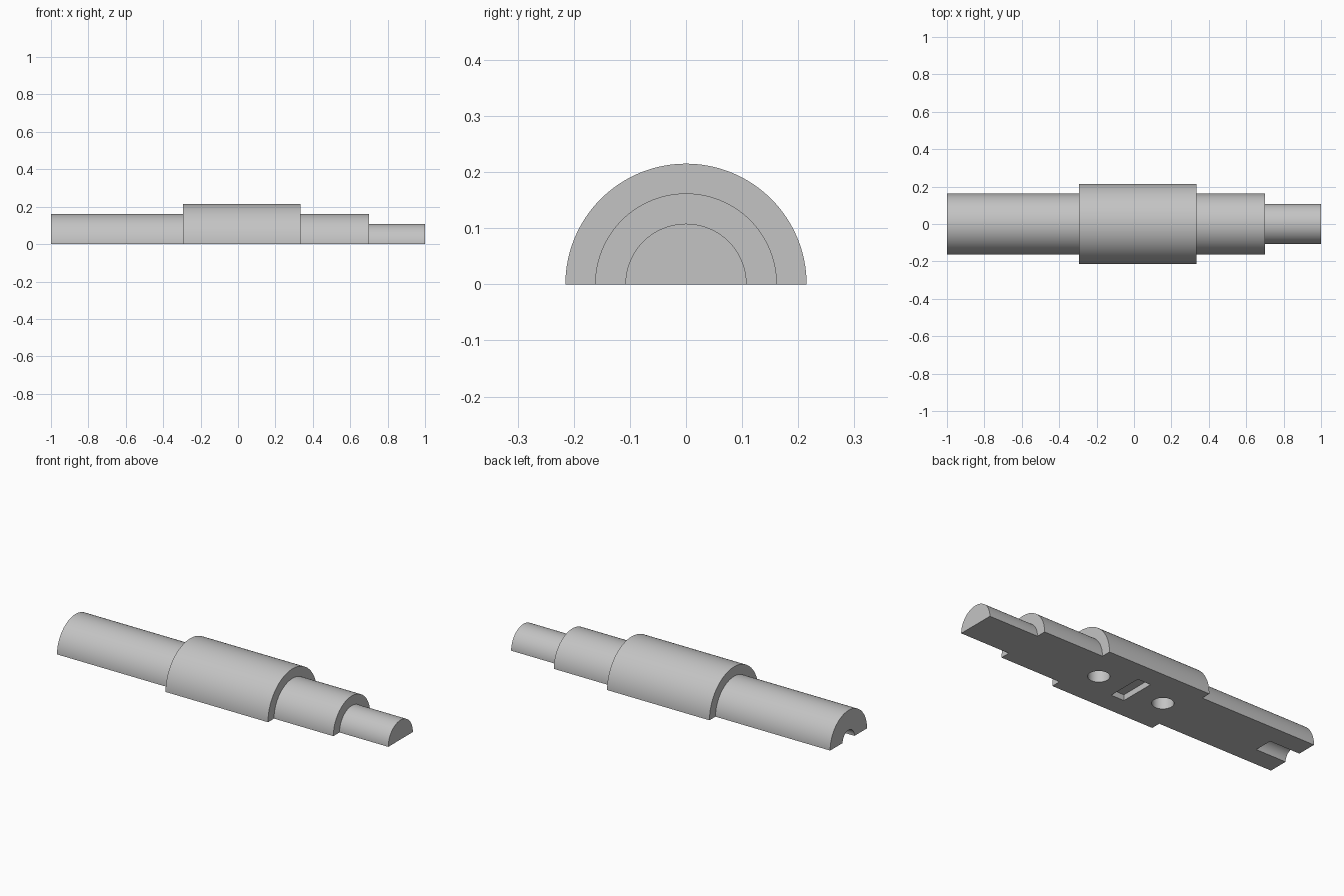
import bpy, bmesh, math
from mathutils import Matrix, Vector

if "Cube" in bpy.data.objects:
    bpy.data.objects.remove(bpy.data.objects["Cube"])

grey = bpy.data.materials.new("plain grey")
grey.diffuse_color = (0.55, 0.55, 0.55, 1)
grey.use_nodes = True
grey.node_tree.nodes["Principled BSDF"].inputs["Base Color"].default_value = grey.diffuse_color


def finish(name, bm):
    bmesh.ops.recalc_face_normals(bm, faces=bm.faces)
    mesh = bpy.data.meshes.new(name)
    bm.to_mesh(mesh)
    bm.free()
    mesh.materials.append(grey)
    obj = bpy.data.objects.new(name, mesh)
    bpy.context.collection.objects.link(obj)
    return obj


def cylinder(name, radius, depth, matrix):
    bm = bmesh.new()
    bmesh.ops.create_cone(bm, cap_ends=True, segments=64, radius1=radius,
                          radius2=radius, depth=depth, matrix=matrix)
    return finish(name, bm)


# Stepped half shaft: a profile turned through half a circle
R_BIG, R_MID, R_SMALL = 0.215, 0.162, 0.108
profile = [(-1, 0), (-1, R_MID), (-0.295, R_MID), (-0.295, R_BIG), (0.335, R_BIG),
           (0.335, R_MID), (0.70, R_MID), (0.70, R_SMALL), (1, R_SMALL), (1, 0)]
bm = bmesh.new()
verts = [bm.verts.new((x, r, 0)) for x, r in profile]
edges = [bm.edges.new(pair) for pair in zip(verts, verts[1:])]
bmesh.ops.spin(bm, geom=verts + edges, cent=(0, 0, 0), axis=(1, 0, 0),
               angle=math.pi, steps=64)
bmesh.ops.remove_doubles(bm, verts=bm.verts, dist=1e-5)
# Flat underside
bmesh.ops.contextual_create(bm, geom=[e for e in bm.edges if e.is_boundary])
shaft = finish("half_shaft", bm)

# Two blind peg holes in the underside
MID = 0.02
cutters = [cylinder("peg_hole_cutter", 0.054, 0.216, Matrix.Translation((MID + s * 0.202, 0, 0)))
           for s in (-1, 1)]

# Round bore at the left end
cutters.append(cylinder("end_bore_cutter", 0.052, 0.37,
               Matrix.Translation((-1, 0, 0)) @ Matrix.Rotation(math.pi / 2, 4, 'Y')))

# Shallow slot between the holes
bm = bmesh.new()
bmesh.ops.create_cube(bm, size=1, matrix=Matrix.Translation((MID, 0, 0))
                      @ Matrix.Diagonal((0.08, 0.2, 0.064, 1)))
cutters.append(finish("slot_cutter", bm))

# Cut the recesses, then drop the cutters
bpy.context.view_layer.objects.active = shaft
shaft.select_set(True)
for cutter in cutters:
    mod = shaft.modifiers.new("cut", 'BOOLEAN')
    mod.operation = 'DIFFERENCE'
    mod.solver = 'EXACT'
    mod.object = cutter
    bpy.ops.object.modifier_apply(modifier=mod.name)
    bpy.data.objects.remove(cutter)

bpy.ops.object.shade_smooth_by_angle(angle=math.radians(30))
